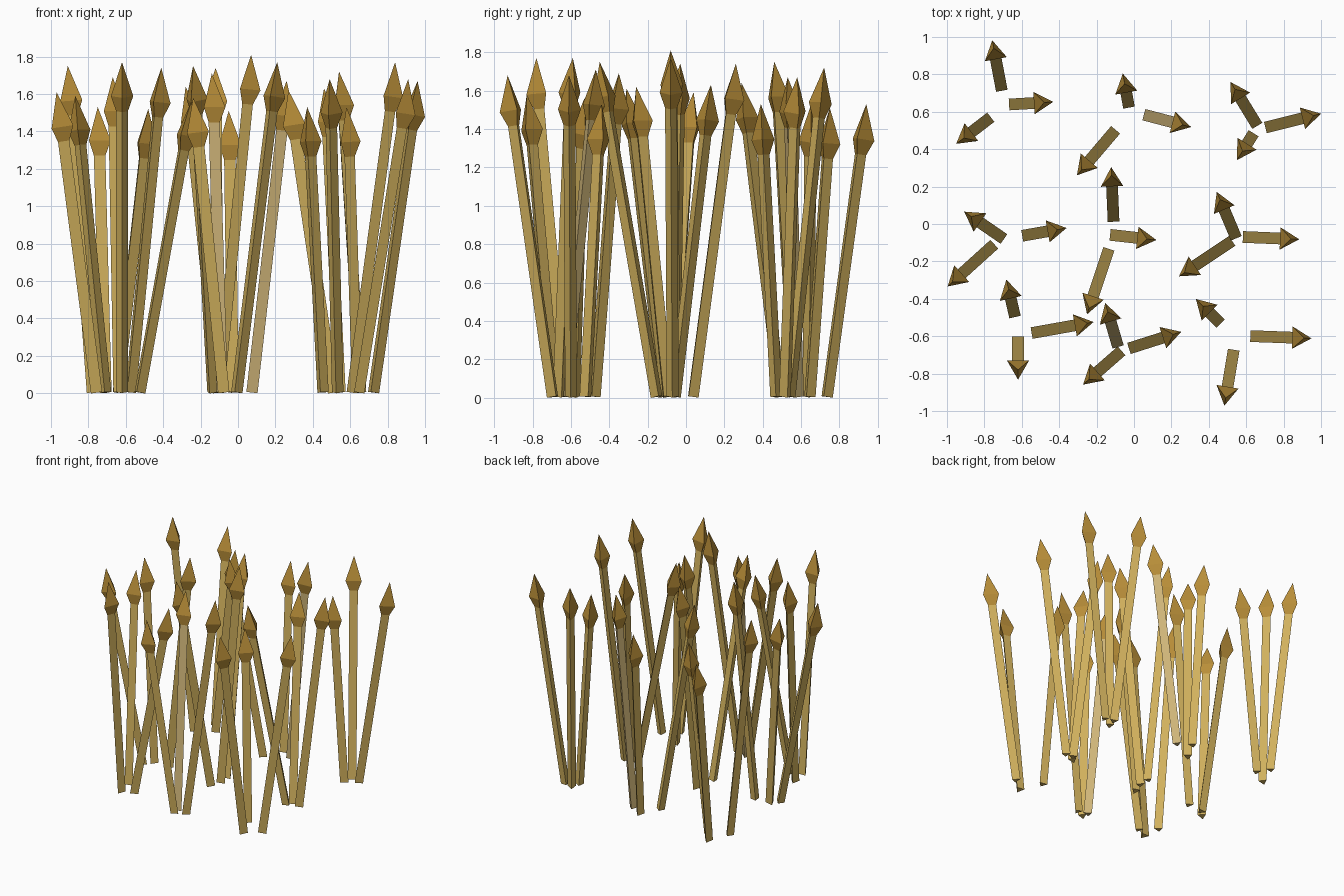
import bpy
import bmesh
from math import cos, sin, tau
from mathutils import Vector

default_cube = bpy.data.objects.get("Cube")
if default_cube:
    bpy.data.objects.remove(default_cube, do_unlink=True)


def make_material(name, colour):
    material = bpy.data.materials.new(name)
    material.use_nodes = True
    material.diffuse_color = colour
    material.node_tree.nodes["Principled BSDF"].inputs["Base Color"].default_value = colour
    return material


shaft_gold = make_material("straw gold", (.64, .44, .11, 1))
shaft_pale = make_material("pale straw", (.62, .46, .19, 1))
head_brown = make_material("dark amber", (.48, .27, .04, 1))


def lofted_prism(name, origin, axis, outward, rings, material, sides=3):
    """Three-sided loft along an axis with one corner facing outward.
    Each ring is (distance along the axis, radius); a zero radius is a point."""
    bm = bmesh.new()
    sideways = axis.cross(outward)
    loops = []
    for distance, radius in rings:
        centre = origin + axis * distance
        loop = []
        for i in range(sides if radius else 1):
            angle = tau * i / sides
            offset = outward * cos(angle) + sideways * sin(angle)
            loop.append(bm.verts.new(centre + offset * radius))
        loops.append(loop)

    # Side faces between neighbouring rings
    for lower, upper in zip(loops, loops[1:]):
        for i in range(sides):
            j = (i + 1) % sides
            if len(upper) == 1:
                bm.faces.new((lower[i], lower[j], upper[0]))
            else:
                bm.faces.new((lower[i], lower[j], upper[j], upper[i]))

    # End caps
    for loop in (loops[0], loops[-1]):
        if len(loop) > 1:
            bm.faces.new(loop)
    bmesh.ops.recalc_face_normals(bm, faces=bm.faces)

    mesh = bpy.data.meshes.new(name)
    bm.to_mesh(mesh)
    bm.free()
    mesh.materials.append(material)
    part = bpy.data.objects.new(name, mesh)
    bpy.context.collection.objects.link(part)
    return part


SHAFT_RADIUS = .036
HEAD_RADIUS = .069
HEAD_TIP = .185
HEAD_LENGTH = .265


def build_stalk(name, base, tip, shaft_material):
    """A leaning shaft topped by a pointed head."""
    span = tip - base
    axis = span.normalized()
    lean = Vector((span.x, span.y, 0))
    outward = (lean - axis * lean.dot(axis)).normalized()
    length = span.length
    lofted_prism(name + "_shaft", base, axis, outward,
                 [(0, SHAFT_RADIUS), (length - HEAD_LENGTH, SHAFT_RADIUS)],
                 shaft_material)
    lofted_prism(name + "_head", base, axis, outward,
                 [(length - HEAD_LENGTH, SHAFT_RADIUS),
                  (length - HEAD_TIP, HEAD_RADIUS),
                  (length, 0)],
                 head_brown)


# Clumps of three stalks in hundredths: base x, base y, tip x, tip y, tip z
clumps = {
    "back_right": ((-71, 73, -75, 94, 153), (-65, 64, -48, 65, 152), (-78, 56, -91, 46, 175)),
    "back_middle": ((-3, 64, -5, 75, 151), (7, 58, 26, 53, 167), (-11, 49, -28, 29, 164)),
    "back_left": ((65, 54, 54, 72, 172), (72, 52, 96, 58, 167), (63, 47, 58, 39, 153)),
    "centre_right": ((-71, -7, -87, 4, 159), (-58, -6, -41, -3, 174), (-76, -12, -97, -31, 161)),
    "centre": ((-11, 3, -12, 26, 174), (-11, -6, 7, -8, 181), (-14, -15, -24, -45, 175)),
    "centre_left": ((54, -6, 46, 13, 163), (60, -7, 84, -8, 177), (51, -10, 27, -26, 162)),
    "front_right": ((-64, -48, -67, -35, 169), (-53, -58, -25, -53, 156), (-62, -62, -62, -78, 177)),
    "front_middle": ((-9, -64, -14, -47, 171), (-1, -66, 21, -59, 177), (-8, -69, -24, -83, 158)),
    "front_left": ((45, -52, 37, -44, 153), (64, -60, 91, -61, 168), (53, -69, 49, -93, 168)),
}
pale_stalks = {"back_middle_side_stalk", "front_middle_rear_stalk"}

for clump, stalks in clumps.items():
    for place, (bx, by, tx, ty, tz) in zip(("rear", "side", "fore"), stalks):
        name = f"{clump}_{place}_stalk"
        base = Vector((bx, by, .5)) / 100
        tip = Vector((tx, ty, tz)) / 100
        build_stalk(name, base, tip, shaft_pale if name in pale_stalks else shaft_gold)
